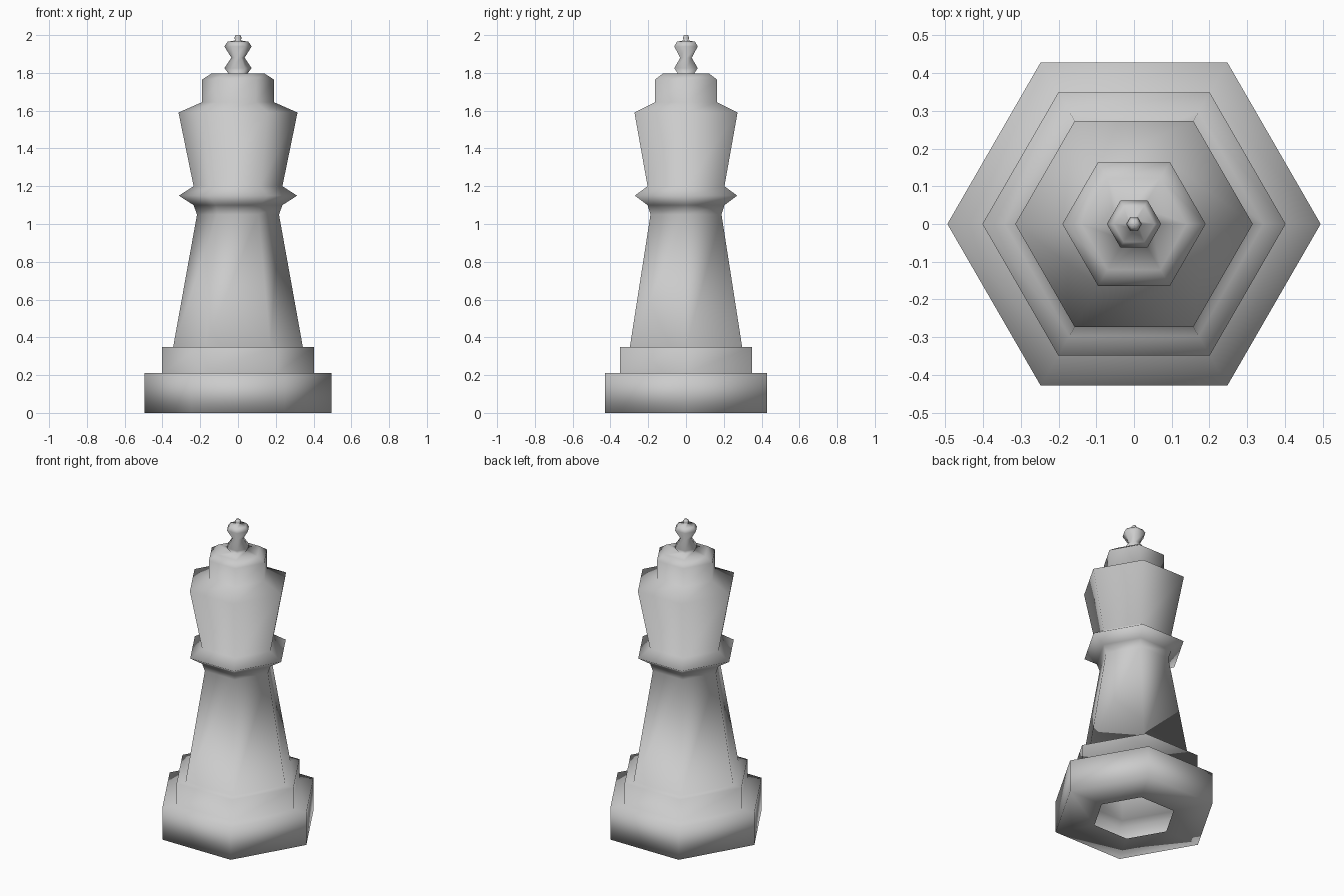
import bpy, bmesh
from math import cos, sin, pi

if "Cube" in bpy.data.objects:
    bpy.data.objects.remove(bpy.data.objects["Cube"])

SIDES = 6

# Half-profile (radius, height), from the open underside up to the tip
PROFILE = [
    (0.25, 0.0), (0.495, 0.0), (0.495, 0.21),          # plinth
    (0.402, 0.21), (0.402, 0.35),                      # step
    (0.343, 0.35), (0.217, 1.05), (0.235, 1.10),       # tapering body
    (0.313, 1.15), (0.235, 1.20),                      # collar
    (0.315, 1.59), (0.19, 1.645),                      # flared head
    (0.19, 1.765), (0.14, 1.797), (0.05, 1.797),       # cap
    (0.072, 1.825), (0.035, 1.88), (0.072, 1.94),      # finial
    (0.055, 1.965), (0.012, 1.972),
    (0.02, 1.985), (0.012, 2.0),                       # tip bead
]


def lathe(name, profile, sides):
    bm = bmesh.new()
    rings = [[bm.verts.new((r * cos(2 * pi * i / sides), r * sin(2 * pi * i / sides), z))
              for i in range(sides)] for r, z in profile]
    for a, b in zip(rings, rings[1:]):
        for i in range(sides):
            j = (i + 1) % sides
            bm.faces.new((a[i], a[j], b[j], b[i]))
    bm.faces.new(rings[-1])
    for f in bm.faces:
        f.smooth = True
    mesh = bpy.data.meshes.new(name)
    bm.to_mesh(mesh)
    bm.free()
    obj = bpy.data.objects.new(name, mesh)
    bpy.context.collection.objects.link(obj)
    return obj


# Six-sided chess piece, hollow with a hexagonal opening underneath
lathe("chess_piece", PROFILE, SIDES)
